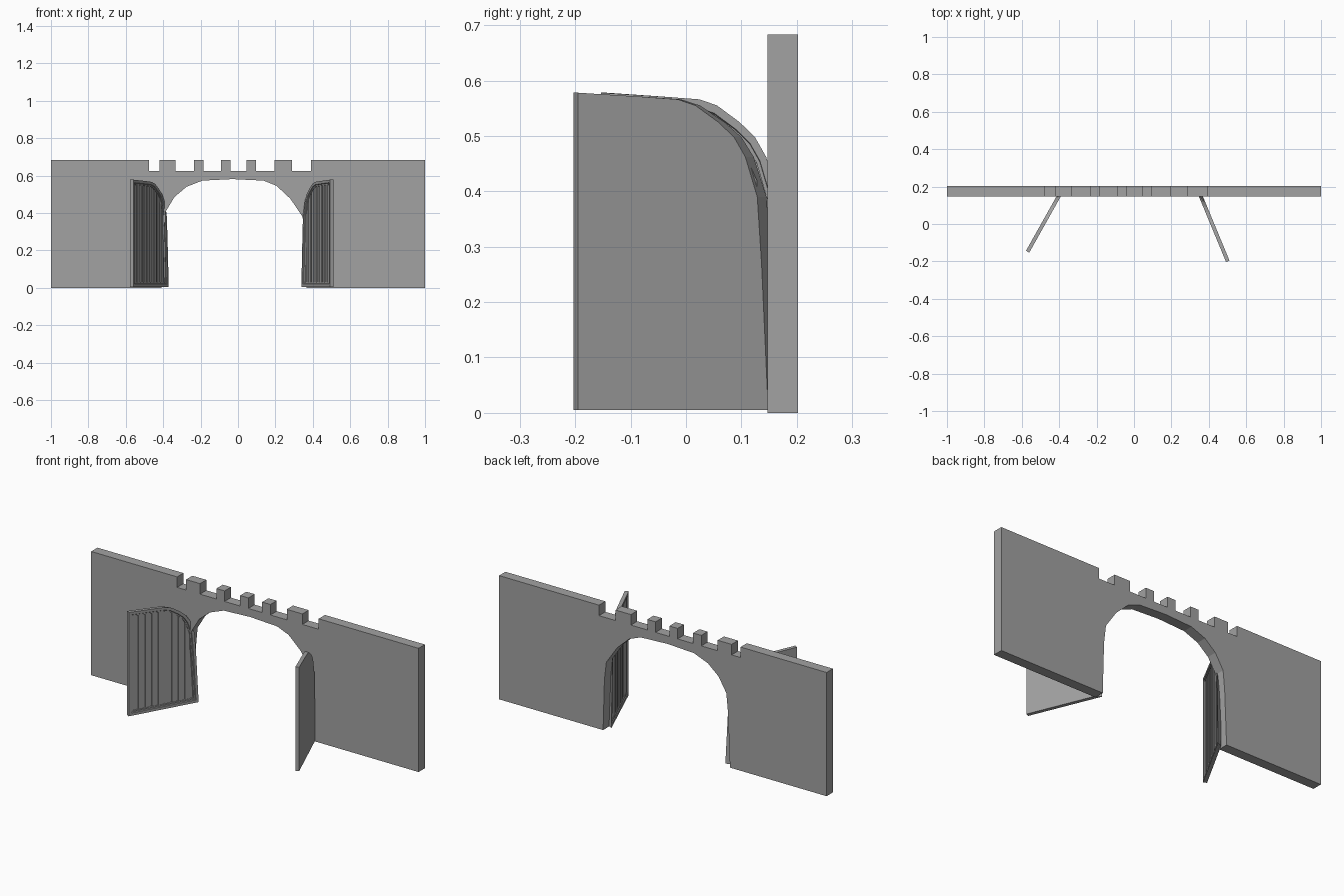
import bpy, bmesh
from mathutils import Matrix

if "Cube" in bpy.data.objects:
    bpy.data.objects.remove(bpy.data.objects["Cube"], do_unlink=True)

stone = bpy.data.materials.new("stone_grey")
stone.use_nodes = True
GREY = (0.36, 0.36, 0.36, 1)
stone.diffuse_color = GREY
stone.node_tree.nodes["Principled BSDF"].inputs["Base Color"].default_value = GREY


def finish(name, bm, matrix=None):
    if matrix:
        bmesh.ops.transform(bm, matrix=matrix, verts=bm.verts)
    bmesh.ops.recalc_face_normals(bm, faces=bm.faces)
    mesh = bpy.data.meshes.new(name)
    bm.to_mesh(mesh)
    bm.free()
    mesh.materials.append(stone)
    obj = bpy.data.objects.new(name, mesh)
    bpy.context.collection.objects.link(obj)


def prism(bm, front, back, y0, y1):
    """Solid between two matching x-z outlines; returns the front face."""
    a = [bm.verts.new((x, y0, z)) for x, z in front]
    b = [bm.verts.new((x, y1, z)) for x, z in back]
    face = bm.faces.new(a)
    bm.faces.new(b[::-1])
    n = len(a)
    for i in range(n):
        j = (i + 1) % n
        bm.faces.new((a[j], a[i], b[i], b[j]))
    bmesh.ops.recalc_face_normals(bm, faces=bm.faces)
    return face


# Wall with arched opening and battlement notches
TOP, NOTCH = 0.683, 0.625
arch = [(-0.41, 0), (-0.398, 0.3), (-0.388, 0.405), (-0.34, 0.485), (-0.275, 0.54),
        (-0.19, 0.573), (-0.03, 0.581), (0.136, 0.573), (0.206, 0.545),
        (0.28, 0.476), (0.345, 0.38), (0.357, 0.28), (0.365, 0)]
notches = [(-0.475, -0.42), (-0.335, -0.235), (-0.185, -0.09),
           (-0.04, 0.045), (0.095, 0.195), (0.29, 0.39)]
outline = [(-1, 0)] + arch + [(1, 0), (1, TOP)]
for l, r in reversed(notches):
    outline += [(r, TOP), (r, NOTCH), (l, NOTCH), (l, TOP)]
outline.append((-1, TOP))
bm = bmesh.new()
prism(bm, outline, outline, 0.147, 0.202)
finish("wall", bm)

# Door leaf outline: distance from the free edge, height
curve = [(0, 0.578), (0.13, 0.571), (0.21, 0.566), (0.247, 0.555), (0.295, 0.525),
         (0.328, 0.498), (0.352, 0.462), (0.377, 0.39), (0.386, 0.27)]
BASE, THICK, TAPER = 0.005, 0.02, 0.93


def height(s):
    for (s0, z0), (s1, z1) in zip(curve, curve[1:]):
        if s <= s1:
            return z0 + (z1 - z0) * (s - s0) / (s1 - s0)
    return curve[-1][1]


def door(side, corner, along, outward, length):
    place = Matrix(((along[0] * length, outward[0], 0, corner[0]),
                    (along[1] * length, outward[1], 0, corner[1]),
                    (0, 0, 1, 0), (0, 0, 0, 1)))
    # Leaf with a stepped frame around a sunken panel
    bm = bmesh.new()
    front = [(0, BASE), (0.4, BASE)] + curve[::-1]
    back = [(s * TAPER, z) for s, z in front]
    face = prism(bm, front, back, 0, THICK)
    for width, depth in ((0.015, 0), (0.003, -0.004), (0.007, 0), (0.001, -0.008)):
        bmesh.ops.inset_region(bm, faces=[face], thickness=width, depth=depth,
                               use_even_offset=True)
    finish(side + "_door_leaf", bm, place)
    # Upright planks, tops hidden inside the frame
    bm = bmesh.new()
    for i in range(9):
        s0 = 0.022 + i * 0.038
        s1 = s0 + 0.027
        plank = [(s0, 0.015), (s1, 0.015), (s1, height(s1 + 0.01) - 0.012),
                 (s0, height(s0 + 0.01) - 0.012)]
        prism(bm, plank, plank, 0.007, 0.014)
    finish(side + "_door_planks", bm, place)


door("right", (-0.56, -0.153), (0.489, 0.872), (-0.872, 0.489), 0.97)
door("left", (0.492, -0.203), (-0.383, 0.924), (0.924, 0.383), 1.0)
